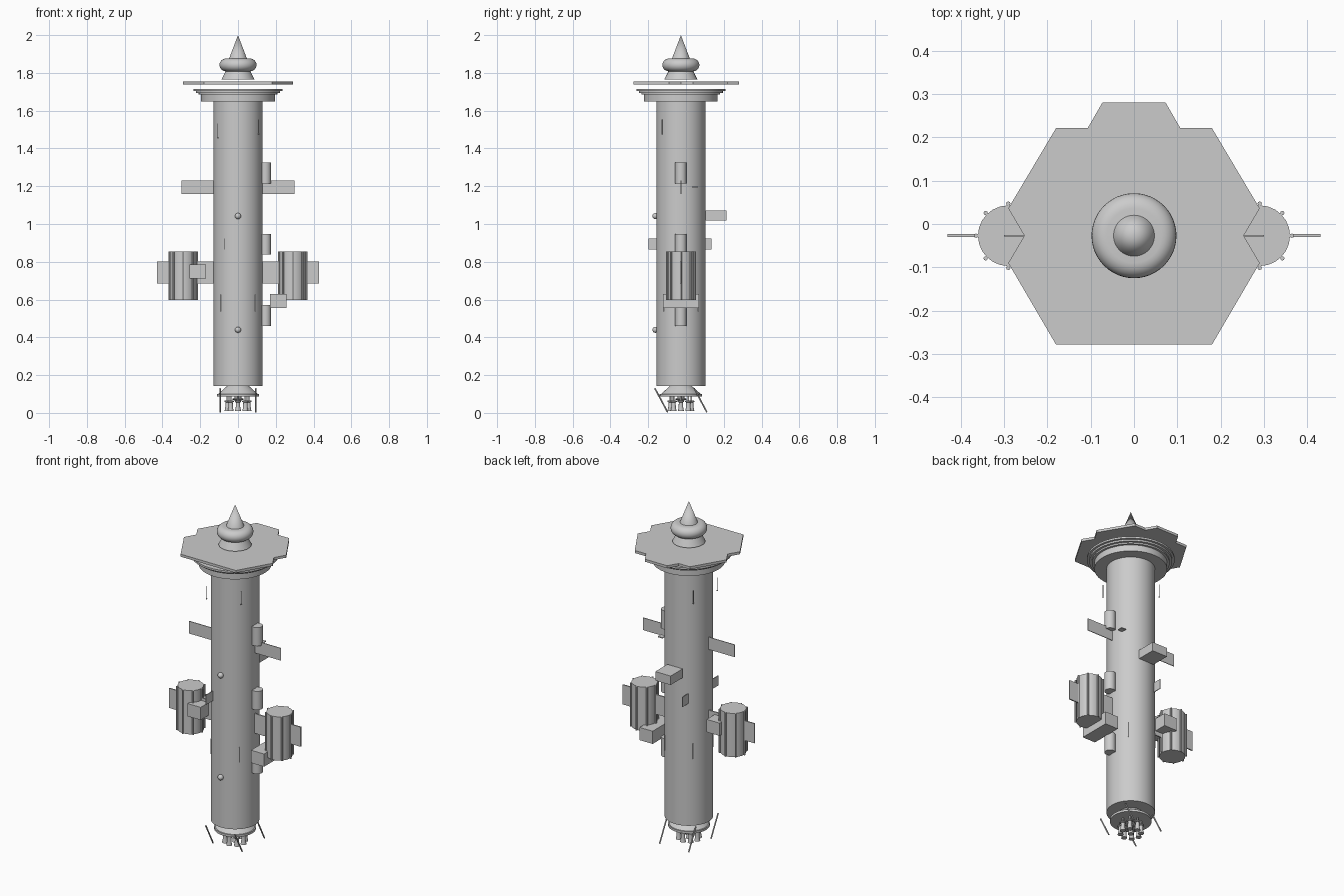
import bpy, bmesh
from math import pi, cos, sin, radians
from mathutils import Vector

cube = bpy.data.objects.get("Cube")
if cube:
    bpy.data.objects.remove(cube, do_unlink=True)

AXIS_Y = -0.027  # the tower stands slightly forward of the origin

grey = bpy.data.materials.new("station_grey")
grey.use_nodes = True
grey.diffuse_color = (0.6, 0.6, 0.6, 1)
grey.node_tree.nodes["Principled BSDF"].inputs["Base Color"].default_value = (0.6, 0.6, 0.6, 1)


def make_object(name, bm, smooth=False):
    bmesh.ops.recalc_face_normals(bm, faces=bm.faces)
    mesh = bpy.data.meshes.new(name)
    bm.to_mesh(mesh)
    bm.free()
    mesh.materials.append(grey)
    obj = bpy.data.objects.new(name, mesh)
    bpy.context.collection.objects.link(obj)
    if smooth:
        bpy.ops.object.select_all(action='DESELECT')
        obj.select_set(True)
        bpy.context.view_layer.objects.active = obj
        bpy.ops.object.shade_smooth_by_angle(angle=radians(35))
    return obj


def lathe(name, profile, x=0, y=0, sides=48):
    """Closed solid turned from (radius, height) points."""
    bm = bmesh.new()
    rings = []
    for r, z in profile:
        rings.append([bm.verts.new((x + r * cos(2 * pi * i / sides),
                                    AXIS_Y + y + r * sin(2 * pi * i / sides), z))
                      for i in range(sides)])
    for a, b in zip(rings, rings[1:]):
        for i in range(sides):
            j = (i + 1) % sides
            bm.faces.new((a[i], a[j], b[j], b[i]))
    bm.faces.new(rings[0])
    bm.faces.new(rings[-1])
    bmesh.ops.remove_doubles(bm, verts=bm.verts, dist=1e-5)
    return make_object(name, bm, True)


def box(name, x, y, z, sx, sy, sz):
    bm = bmesh.new()
    bmesh.ops.create_cube(bm, size=1)
    bmesh.ops.scale(bm, vec=(sx, sy, sz), verts=bm.verts)
    bmesh.ops.translate(bm, vec=(x, y + AXIS_Y, z), verts=bm.verts)
    return make_object(name, bm)


def rod(name, start, end, radius):
    a, b = Vector(start), Vector(end)
    bm = bmesh.new()
    bmesh.ops.create_cone(bm, cap_ends=True, segments=8, radius1=radius,
                          radius2=radius, depth=(b - a).length)
    turn = (b - a).to_track_quat('Z', 'Y').to_matrix()
    bmesh.ops.rotate(bm, matrix=turn, verts=bm.verts)
    bmesh.ops.translate(bm, vec=(a + b) / 2 + Vector((0, AXIS_Y, 0)), verts=bm.verts)
    return make_object(name, bm, True)


def ball(name, x, y, z, radius):
    bm = bmesh.new()
    bmesh.ops.create_uvsphere(bm, u_segments=20, v_segments=12, radius=radius)
    bmesh.ops.translate(bm, vec=(x, y + AXIS_Y, z), verts=bm.verts)
    return make_object(name, bm, True)


# Main tower and stepped collar
lathe("tower_body", [(0.13, 0.142), (0.13, 1.66)], sides=64)
lathe("collar", [(0.195, 1.648), (0.195, 1.685), (0.208, 1.685), (0.208, 1.694),
                 (0.222, 1.694), (0.222, 1.704), (0.235, 1.704), (0.235, 1.715)], sides=64)

# Notched six-sided deck with a tab at the back
half = [(0.18, -0.278), (0.29, -0.09), (0.253, -0.027), (0.29, 0.036),
        (0.18, 0.221), (0.107, 0.221), (0.073, 0.28)]
outline = half + [(-x, y) for x, y in reversed(half)]
bm = bmesh.new()
deck = bm.faces.new([bm.verts.new((x, y, 1.739)) for x, y in outline])
lifted = bmesh.ops.extrude_face_region(bm, geom=[deck])["geom"]
bmesh.ops.translate(bm, vec=(0, 0, 0.015),
                    verts=[v for v in lifted if isinstance(v, bmesh.types.BMVert)])
make_object("deck_plate", bm)

# Finial: flared foot, rounded bulb, pointed tip
lathe("finial_foot", [(0.088, 1.764), (0.06, 1.82)])
bulb = [(0.063 + 0.035 * cos(t * pi / 12), 1.842 + 0.034 * sin(t * pi / 12))
        for t in range(-6, 7)]
lathe("finial_bulb", bulb)
lathe("finial_tip", [(0.048, 1.874), (0.0, 2.0)])

# Ribbed side pods and flat side fins
for side, label in ((1, "left"), (-1, "right")):
    px = 0.29 * side
    lathe(label + "_pod", [(0.07, 0.597), (0.07, 0.855)], x=px, sides=24)
    for i in range(8):
        a = i * pi / 4
        x, y = px + 0.074 * cos(a), 0.074 * sin(a)
        rod(label + "_pod_rib", (x, y, 0.597), (x, y, 0.855), 0.005)
    box(label + "_lower_fin", 0.275 * side, 0, 0.743, 0.31, 0.007, 0.116)
    box(label + "_upper_fin", 0.21 * side, 0, 1.195, 0.18, 0.004, 0.073)

# Equipment boxes
box("left_pod_box", 0.213, 0, 0.593, 0.085, 0.19, 0.075)
box("right_pod_box", -0.213, 0, 0.748, 0.085, 0.156, 0.075)
box("back_box", 0, 0.186, 1.045, 0.10, 0.112, 0.053)
box("front_back_fin", -0.07, -0.005, 0.893, 0.004, 0.335, 0.058)
box("small_shelf", 0.125, 0.075, 1.195, 0.03, 0.03, 0.005)

# Small canisters up the left side
for z in (0.46, 0.838, 1.215):
    lathe("canister", [(0.03, z), (0.03, z + 0.11)], x=0.145, sides=24)

# Front lamps
for z in (0.44, 1.042):
    ball("front_lamp", 0, -0.135, z, 0.016)

# Antennas near the top, with a bead at the foot
for x, y, z in ((-0.107, -0.113, 1.457), (0.11, -0.1, 1.477), (-0.107, 0.11, 1.467)):
    rod("antenna", (x, y, z), (x, y, z + 0.075), 0.002)
    ball("antenna_bead", x, y, z, 0.004)

# Thin grab rails on the four diagonals
for i in range(4):
    a = pi / 4 + i * pi / 2
    x, y = 0.131 * cos(a), 0.131 * sin(a)
    rod("grab_rail", (x, y, 0.537), (x, y, 0.627), 0.003)

# Engine skirt and hub
lathe("engine_skirt", [(0.055, 0.145), (0.105, 0.1), (0.112, 0.1), (0.112, 0.087),
                       (0.1, 0.087)])
lathe("engine_hub", [(0.018, 0.066), (0.034, 0.073), (0.018, 0.08), (0.018, 0.09)], sides=24)

# Ring of engine bells around a central one
spots = [(0, 0)] + [(0.055 * cos(i * pi / 4), 0.055 * sin(i * pi / 4)) for i in range(8)]
for x, y in spots:
    lathe("engine_bell", [(0.016, 0.01), (0.012, 0.03), (0.011, 0.056), (0.017, 0.058),
                          (0.017, 0.064), (0.005, 0.066), (0.005, 0.088)], x=x, y=y, sides=16)

# Slanted landing struts
for x in (-0.095, 0.095):
    for y in (-0.138, 0.07):
        rod("landing_strut", (x, y, 0.13), (x, y + 0.068, 0.003), 0.004)
